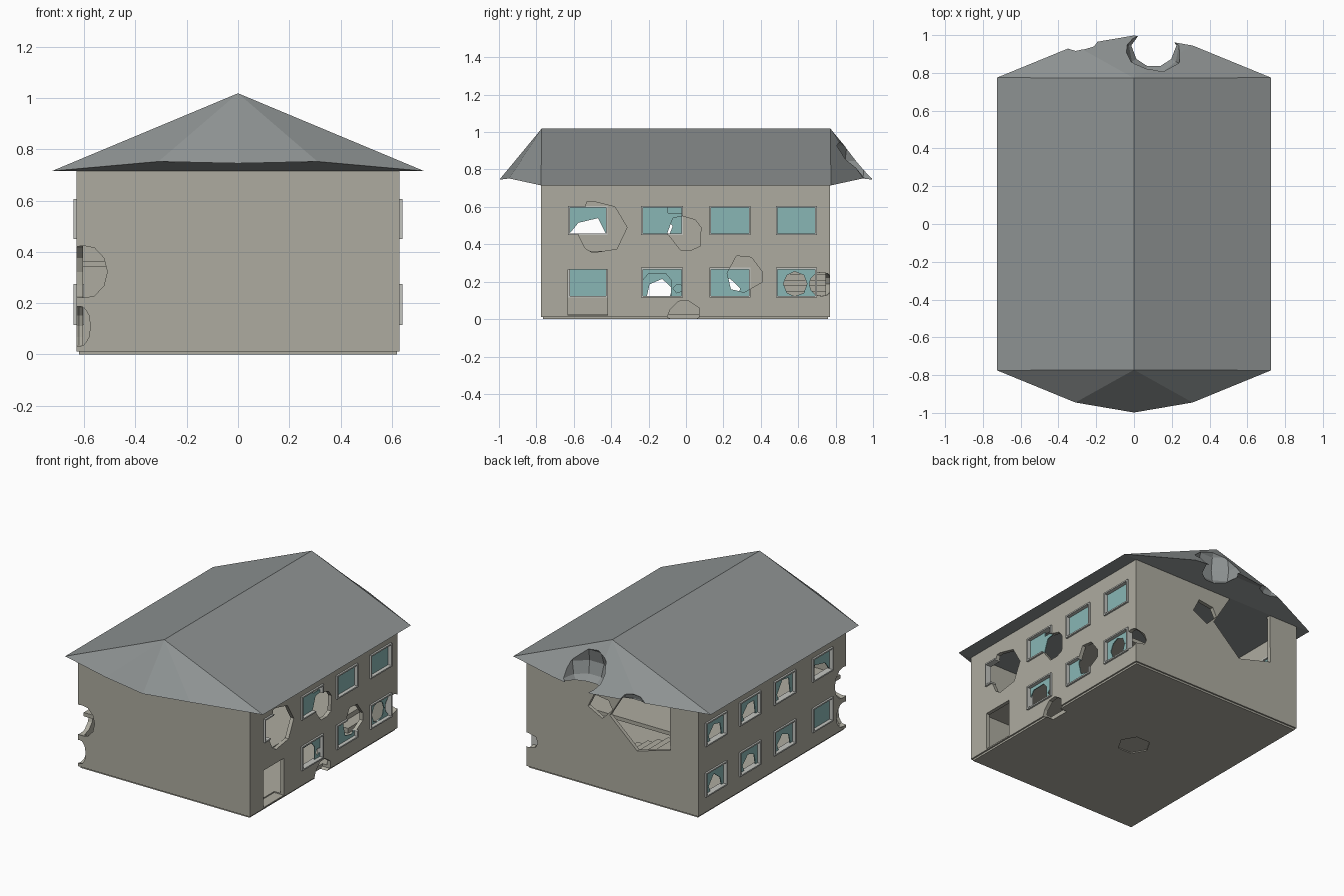
import bpy, bmesh, math, random
from mathutils import Matrix, Vector

if "Cube" in bpy.data.objects:
    bpy.data.objects.remove(bpy.data.objects["Cube"])
random.seed(4)

def material(name, c):
    m = bpy.data.materials.new(name)
    m.diffuse_color = (*c, 1)
    m.use_nodes = True
    m.node_tree.nodes["Principled BSDF"].inputs["Base Color"].default_value = m.diffuse_color
    return m

WALL = material("plaster", (0.42, 0.41, 0.35))
ROOF = material("slate", (0.27, 0.29, 0.29))
GLASS = material("glass", (0.25, 0.47, 0.46))
FRAME = material("frame_paint", (0.55, 0.56, 0.53))
helpers = []

def finish(name, bm, mat=None):
    bmesh.ops.recalc_face_normals(bm, faces=bm.faces[:])
    me = bpy.data.meshes.new(name)
    bm.to_mesh(me)
    bm.free()
    ob = bpy.data.objects.new(name, me)
    bpy.context.collection.objects.link(ob)
    if mat:
        me.materials.append(mat)
    else:
        ob.hide_render = True
        helpers.append(ob)
    return ob

def boxes(name, dims, mat=None):
    bm = bmesh.new()
    for x0, x1, y0, y1, z0, z1 in dims:
        mtx = Matrix.Translation(((x0+x1)/2, (y0+y1)/2, (z0+z1)/2)) @ Matrix.Diagonal((abs(x1-x0), y1-y0, z1-z0, 1))
        bmesh.ops.create_cube(bm, size=1, matrix=mtx)
    return finish(name, bm, mat)

def prism(axis, pts, lo, hi):
    put = {'x': lambda d, a, b: (d, a, b), 'y': lambda d, a, b: (a, d, b), 'z': lambda d, a, b: (a, b, d)}[axis]
    bm = bmesh.new()
    A = [bm.verts.new(put(lo, *p)) for p in pts]
    B = [bm.verts.new(put(hi, *p)) for p in pts]
    n = len(pts)
    bm.faces.new(A)
    bm.faces.new(B[::-1])
    for i in range(n):
        bm.faces.new((A[i], B[i], B[(i+1) % n], A[(i+1) % n]))
    return finish("cutter", bm)

def ball(loc, r):
    bm = bmesh.new()
    bmesh.ops.create_uvsphere(bm, u_segments=9, v_segments=6, radius=1,
                              matrix=Matrix.Translation(loc) @ Matrix.Diagonal((*r, 1)))
    return finish("cutter", bm)

def cut(ob, cutters):
    for c in cutters:
        m = ob.modifiers.new("cut", 'BOOLEAN')
        m.operation, m.solver, m.object = 'DIFFERENCE', 'EXACT', c
    bpy.context.view_layer.update()
    dg = bpy.context.evaluated_depsgraph_get()
    me = bpy.data.meshes.new_from_object(ob.evaluated_get(dg), depsgraph=dg)
    ob.modifiers.clear()
    ob.data = me

# Window layout (y and z ranges)
cols = [(-0.63, -0.42), (-0.24, -0.015), (0.125, 0.345), (0.48, 0.70)]
rows = [(0.115, 0.275), (0.45, 0.605)]
wins = {s: [(*c, *r) for r in rows for c in cols] for s in (1, -1)}
door = (-0.63, -0.42, 0.02, 0.265)
wins[1].pop(0)

# Blast holes in the right wall (y, z outlines), corners and back wall
right_holes = [prism('x', p, 0.57, 0.7) for p in (
    [(-.53, .63), (-.5, .63), (-.38, .60), (-.315, .49), (-.37, .375), (-.5, .355), (-.54, .38), (-.575, .45)],
    [(-.07, .54), (-.02, .55), (.05, .53), (.08, .49), (.075, .39), (.03, .37), (-.03, .37), (-.1, .46)],
    [(-.1, 0.01), (-.085, .05), (-.04, .095), (.01, .1), (.07, .06), (.07, 0.01), (.03, -.01), (-.05, -.01)],
    [(.22, .245), (.27, .338), (.35, .33), (.41, .25), (.41, .20), (.31, .143), (.24, .16)],
    [(.52, .19), (.54, .235), (.58, .255), (.63, .235), (.647, .19), (.63, .14), (.58, .122), (.54, .14)])]
corner_holes = [ball((.62, .725, .187), (.1, .07, .065)),
                ball((-.605, -.75, .322), (.105, .1, .108)),
                ball((-.62, -.75, .11), (.05, .08, .085))]
back_holes = [prism('y', p, 0.7, 0.83) for p in (
    [(.02, .51), (-.18, .328), (-.424, .395), (-.42, .72), (-.11, .722)],
    [(.18, .53), (.134, .62), (.028, .605), (.0, .55), (.075, .475)])]

# Walls: hollow shell with openings
walls = boxes("walls", [(-.63, .63, -.775, .77, .012, .732)], WALL)
room = boxes("cutter", [(-.605, .605, -.75, .745, .027, .8)])
e = 0.005
openings = boxes("cutter", [(s*.56, s*.7, a+e, b-e, c+e, d-e) for s in (1, -1) for a, b, c, d in wins[s]]
                 + [(.56, .7, *door)])
cut(walls, [room, openings] + right_holes + corner_holes + back_holes)

# Foundation with a shallow hexagonal break below
base = boxes("foundation", [(-.62, .62, -.765, .76, 0, .0125)], WALL)
pit = prism('z', [(.1*math.cos(i*math.pi/3), .1*math.sin(i*math.pi/3)) for i in range(6)], -.02, .006)
cut(base, [right_holes[2], pit])

# Window frames: rectangular rings
def frames(name, s):
    bm = bmesh.new()
    for a, b, c, d in wins[s]:
        loops = []
        for x in (.60, .642):
            for w in (0, .009):
                loops.append([bm.verts.new((s*x, y, z)) for y, z in
                              ((a+w, c+w), (b-w, c+w), (b-w, d-w), (a+w, d-w))])
        for p, q in ((0, 1), (1, 3), (3, 2), (2, 0)):
            for i in range(4):
                j = (i+1) % 4
                bm.faces.new((loops[p][i], loops[p][j], loops[q][j], loops[q][i]))
    return finish(name, bm, FRAME)

right_frames = frames("right_window_frames", 1)
cut(right_frames, right_holes)
frames("left_window_frames", -1)

# Glass panes, broken in places
def panes(name, s, skip=None):
    return boxes(name, [(s*.612, s*.618, a+.006, b-.006, c+.006, d-.006)
                        for a, b, c, d in wins[s] if (a, c) != skip], GLASS)

right_glass = panes("right_glass", 1, (-.63, .45))
cut(right_glass, right_holes + corner_holes[:1] + [prism('x', p, .57, .66) for p in (
    [(-.095, .568), (-.02, .568), (-.02, .6), (-.095, .6)],
    [(-.237, .1), (-.237, .2), (-.2, .243), (-.11, .245), (-.08, .21), (-.08, .1)],
    [(-.07, .165), (-.05, .185), (-.022, .18), (-.022, .15), (-.05, .14)])])
left_glass = panes("left_glass", -1)
shards = [prism('x', [(-.62, .44), (-.622, .458), (-.575, .515), (-.47, .54), (-.427, .455), (-.43, .44)], -.66, -.58)]
for a, b, c, d in wins[-1]:
    if a == -.63:
        continue
    w, h = b-a, d-c
    f = random.uniform(.35, .75)
    shards.append(prism('x', [(a+w*.12, c-.01), (a+w*.2, c+h*f), (a+w*.5, c+h*random.uniform(.6, .85)),
                              (a+w*.75, c+h*.3), (a+w*.65, c-.01)], -.66, -.58))
cut(left_glass, shards)

# Upper floor with stairwell, and the stairs along the back wall
boxes("upper_floor", [(-.606, .606, -.751, .5, .34, .365), (-.606, -.38, .5, .746, .34, .365)], WALL)
n = 11
boxes("stairs", [(.45-i*.075-.076, .45-i*.075, .51, .745, max(.026, .0*i+.03*i-.01), .03+.03*(i+1))
                 for i in range(n)], WALL)

# Roof: solid gable with flared, fanned ends
bm = bmesh.new()
V = lambda *p: bm.verts.new(p)
half = []
for s in (-1, 1):
    half.append((V(0, s*.772, 1.018), V(-.725, s*.775, .715), V(-.31, s*.945, .752),
                 V(0, s*.998, .745), V(.31, s*.945, .752), V(.725, s*.775, .715)))
for h in half:
    for i in range(1, 5):
        bm.faces.new((h[0], h[i], h[i+1]))
    for tri in ((1, 2, 5), (2, 4, 5), (2, 3, 4)):
        bm.faces.new([h[i] for i in tri])
f, b = half
for i, j in ((0, 1), (1, 5), (5, 0)):
    bm.faces.new((f[i], f[j], b[j], b[i]))
roof = finish("roof", bm, ROOF)
cut(roof, [ball((.105, .925, .845), (.155, .15, .16)), ball((-.28, .96, .75), (.09, .055, .05))])

for ob in helpers:
    bpy.data.objects.remove(ob, do_unlink=True)
